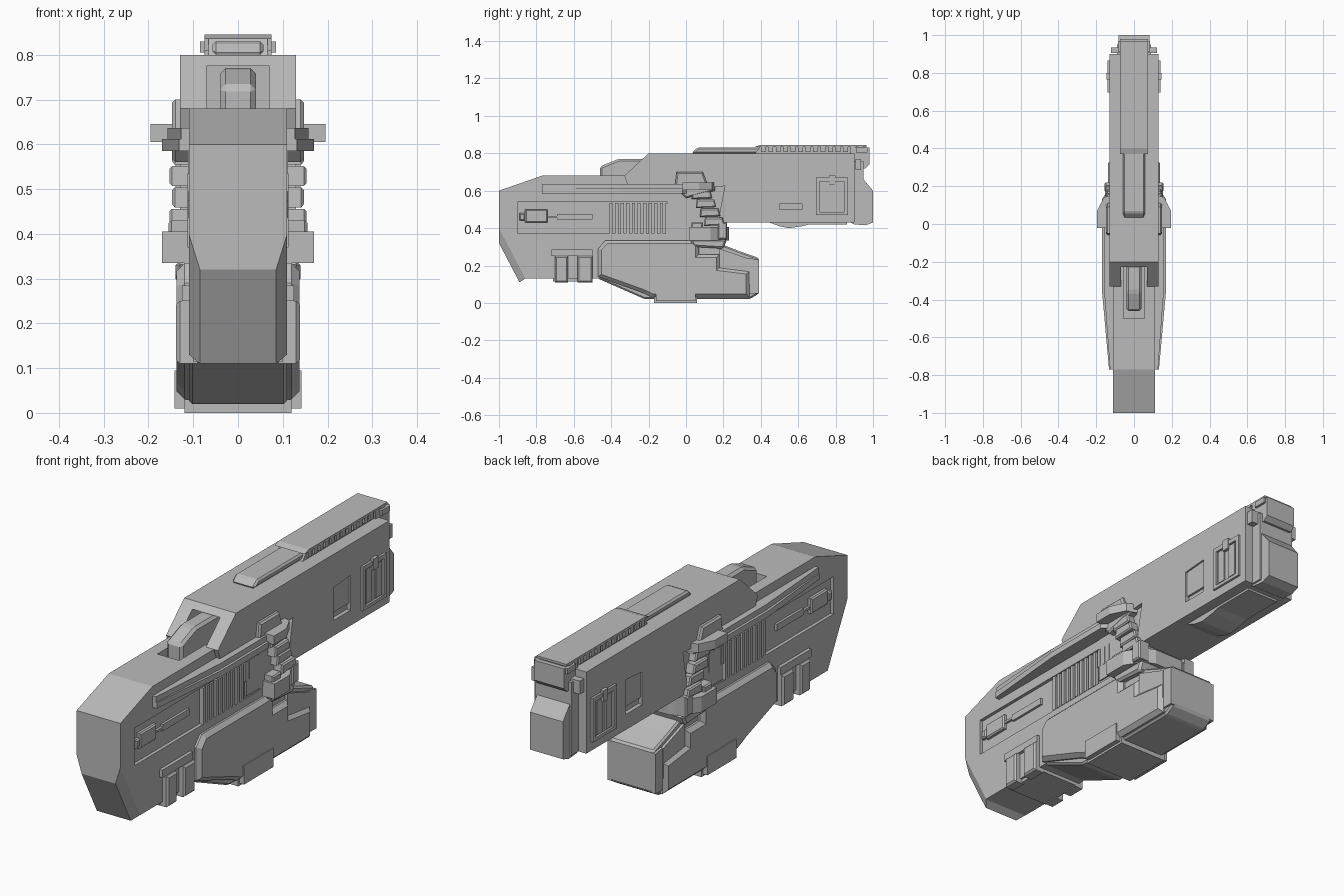
import bpy, bmesh
from mathutils import Vector

old = bpy.data.objects.get("Cube")
if old:
    bpy.data.objects.remove(old, do_unlink=True)

grey = bpy.data.materials.new("plain grey")
grey.use_nodes = True
COLOUR = (0.5, 0.5, 0.5, 1)
grey.diffuse_color = COLOUR
for node in grey.node_tree.nodes:
    if node.type == 'BSDF_PRINCIPLED':
        node.inputs["Base Color"].default_value = COLOUR


def add_prism(bm, pts, lo, hi, plan, sign=1):
    """Extrude a side profile (y, z) along x, or a plan (x, y) along z."""
    def place(p, t):
        return (sign * p[0], p[1], t) if plan else (sign * t, p[0], p[1])
    ends = [[bm.verts.new(place(p, t)) for p in pts] for t in (lo, hi)]
    bm.faces.new(ends[0])
    bm.faces.new(ends[1])
    n = len(pts)
    for i in range(n):
        j = (i + 1) % n
        bm.faces.new((ends[0][i], ends[0][j], ends[1][j], ends[1][i]))


def finish(name, bm):
    bmesh.ops.recalc_face_normals(bm, faces=bm.faces)
    mesh = bpy.data.meshes.new(name)
    bm.to_mesh(mesh)
    bm.free()
    mesh.materials.append(grey)
    ob = bpy.data.objects.new(name, mesh)
    bpy.context.collection.objects.link(ob)
    return ob


def bevel_outer(bm, width):
    """Chamfer the edges of the outward side faces."""
    far = max(abs(v.co.x) for v in bm.verts)
    edges = [e for e in bm.edges if all(abs(v.co.x) > far - 1e-4 for v in e.verts)]
    bmesh.ops.bevel(bm, geom=edges, offset=width, segments=1, affect='EDGES')


def prism(name, pts, lo, hi, plan=False, pair=False, bevel=0):
    bm = bmesh.new()
    for sign in ((1, -1) if pair else (1,)):
        add_prism(bm, pts, lo, hi, plan, sign)
    bmesh.ops.recalc_face_normals(bm, faces=bm.faces)
    if bevel:
        bevel_outer(bm, bevel)
    return finish(name, bm)


def rect(y0, y1, z0, z1):
    return [(y0, z0), (y1, z0), (y1, z1), (y0, z1)]


def side_boxes(name, rects, lo, hi, bevel=0):
    bm = bmesh.new()
    for r in rects:
        for sign in (1, -1):
            add_prism(bm, rect(*r), lo, hi, False, sign)
    bmesh.ops.recalc_face_normals(bm, faces=bm.faces)
    if bevel:
        bevel_outer(bm, bevel)
    return finish(name, bm)


def carve(ob, cutter):
    mod = ob.modifiers.new("cut", 'BOOLEAN')
    mod.operation = 'DIFFERENCE'
    mod.solver = 'EXACT'
    mod.object = cutter
    bpy.context.view_layer.objects.active = ob
    bpy.ops.object.modifier_apply(modifier=mod.name)
    bpy.data.objects.remove(cutter, do_unlink=True)


# Front body with chamfered lower corners
bm = bmesh.new()
add_prism(bm, [(-1, .6), (-.77, .68), (-.1, .68), (.12, .68), (.17, .32), (-.3, .13),
               (-.86, .13), (-.89, .11), (-1, .32)], -.11, .11, False)
for s in (1, -1):
    a, b, c = Vector((s * .085, -1, .32)), Vector((s * .085, -.89, .11)), Vector((s * .11, -1, .4))
    normal = (b - a).cross(c - a)
    if normal.x * s < 0:
        normal.negate()
    cut = bmesh.ops.bisect_plane(bm, geom=bm.verts[:] + bm.edges[:] + bm.faces[:],
                                 plane_co=a, plane_no=normal, clear_outer=True)
    rim = [e for e in cut["geom_cut"] if isinstance(e, bmesh.types.BMEdge)]
    bmesh.ops.contextual_create(bm, geom=rim)
body = finish("front_body", bm)
carve(body, prism("panel_cutter", rect(-.9, .0, .37, .54), .095, .2, pair=True))
carve(body, prism("slot_cutter", rect(-.5, -.18, .6, .75), -.055, .055))

# Ribs and bars within the side recess
side_boxes("cooling_ribs", [(-.41 + i * .03, -.392 + i * .03, .37 if i < 10 else .45, .535)
                            for i in range(14)], .09, .113)
side_boxes("recess_floor", [(-.11, .0, .37, .45)], .09, .106)
side_boxes("recess_latches", [(-.86, -.74, .43, .5), (-.89, -.86, .44, .48)], .09, .112, .006)
side_boxes("recess_bars", [(-.69, -.5, .445, .475), (-.74, -.69, .455, .465)], .09, .106)

# Upper receiver with the front tunnel
receiver = prism("receiver", [(-.33, .68), (-.2, .8), (.9, .8), (.9, .68), (-.1, .6), (-.3, .6)],
                 -.13, .13)
receiver.data.vertices.foreach_get
carve(receiver, prism("tunnel_cutter", rect(-.4, -.1, .55, .775), -.07, .07))
prism("receiver_lower", [(-.1, .7), (.9, .7), (.9, .43), (.2, .43), (.16, .38), (-.1, .38)],
      -.112, .112)
prism("receiver_panel", [(.22, .69), (.5, .69), (.5, .5), (.62, .5), (.62, .69), (.9, .69),
                         (.9, .43), (.17, .43)], .1, .13, pair=True)
prism("receiver_pad", [(.5, .69), (.62, .69), (.62, .53), (.5, .53)], .1, .122, pair=True)
prism("receiver_keel", [(.42, .44), (.5, .41), (.55, .4), (.62, .41), (.66, .42), (.86, .42),
                        (.86, .44)], -.08, .08)
prism("front_block", [(-.46, .6), (-.46, .73), (-.36, .77), (-.1, .77), (-.1, .6)],
      -.04, .04, bevel=.012)

# Top plate and toothed rail
prism("top_plate", [(.03, .8), (.06, .83), (.4, .83), (.4, .8)], -.057, .057, bevel=.008)
prism("top_rail", [(.37, .8), (.4, .84), (.96, .84), (.96, .8)], -.066, .066)
prism("rail_cap", [(.37, .835), (.4, .845), (.965, .845), (.965, .835)], -.075, .075)
side_boxes("rail_teeth", [(.4 + i * .04, .425 + i * .04, .808, .838) for i in range(14)],
           .06, .075)

# Rear end
prism("tail_top", [(.88, .72), (.88, .83), (.98, .83), (.98, .74), (.96, .72)], -.075, .075)
prism("tail_core", rect(.88, .95, .43, .76), -.09, .09)
prism("tail_bottom", [(.88, .43), (.88, .66), (.95, .66), (1, .6), (1, .43), (.96, .415), (.9, .42)],
      -.082, .082)
side_boxes("tail_clips", [(.905, .935, .71, .77)], .07, .122)
side_boxes("rail_end_blocks", [(.91, .97, .805, .83)], .06, .085)

# Latch frame near the rear
side_boxes("latch_frame", [(.695, .715, .47, .67), (.845, .865, .47, .67),
                           (.715, .845, .47, .485), (.715, .845, .65, .67)], .12, .14)
side_boxes("latch_plates", [(.725, .765, .49, .645), (.795, .835, .49, .645)], .12, .137)
side_boxes("latch_tab", [(.765, .8, .63, .68)], .12, .145)

# Tapered side rails
prism("side_rail", [(.1, -.77), (.132, -.77), (.17, -.35), (.17, -.02), (.1, .05)],
      .585, .612, plan=True, pair=True)
prism("side_rail_top", [(.1, -.77), (.127, -.77), (.158, -.35), (.158, .0), (.1, .05)],
      .612, .637, plan=True, pair=True)

# Lower housing, side shells and clips
prism("lower_housing", [(-.47, .13), (-.22, .02), (.34, .02), (.39, .05), (.39, .24), (.29, .275),
                        (.2, .31), (-.44, .31), (-.47, .28)], -.11, .11, bevel=.008)
prism("housing_shell", [(-.47, .14), (-.47, .29), (-.43, .335), (.07, .335), (.07, .26), (.18, .26),
                        (.18, .19), (.34, .17), (.34, .03), (-.18, .03), (-.22, .05)],
      .1, .137, pair=True, bevel=.018)
prism("housing_rear_cheek", [(.18, .18), (.18, .29), (.34, .235), (.34, .1)], .1, .122, pair=True)
prism("housing_end_cap", [(.34, .05), (.34, .24), (.39, .23), (.39, .05)], .1, .12, pair=True)
prism("bottom_clip", rect(-.17, .06, 0, .105), -.12, .12)
side_boxes("bottom_clip_plates", [(-.16, .05, .01, .095)], .11, .142)
side_boxes("front_clips", [(-.7, -.63, .11, .25), (-.58, -.5, .11, .25)], .09, .138, .008)
side_boxes("front_clip_bar", [(-.72, -.5, .25, .285)], .09, .125)
prism("front_clip_base", rect(-.71, -.5, .115, .2), -.1, .1)

# Grip core with strap, ears and collar
prism("grip_core", [(-.02, .3), (.0, .62), (.13, .62), (.19, .3)], -.1, .1)
prism("strap_ear", [(-.06, .62), (-.05, .7), (.09, .7), (.12, .62), (.155, .6), (.0, .56)],
      .1, .148, pair=True, bevel=.008)
prism("strap_wing", [(.1, -.02), (.195, -.02), (.195, .07), (.16, .14), (.1, .16)],
      .605, .645, plan=True, pair=True)
for i in range(4):
    y, z = .055 + i * .022, .56 - i * .048
    prism("strap_link", [(y - .025, z - .005), (y - .02, z + .04), (y + .075, z + .04),
                         (y + .085, z)], .1, .147 + i % 2 * .006, pair=True, bevel=.006)
prism("grip_collar", [(.17, .02), (.17, .13), (.12, .21), (.07, .23), (-.07, .23), (-.12, .21),
                      (-.17, .13), (-.17, .02)], .335, .405, plan=True)
prism("collar_skirt", [(.02, .34), (.04, .3), (.2, .29), (.22, .34)], -.14, .14, bevel=.01)
side_boxes("collar_lugs", [(.03, .09, .35, .43), (.17, .22, .34, .43)], .1, .155, .006)
